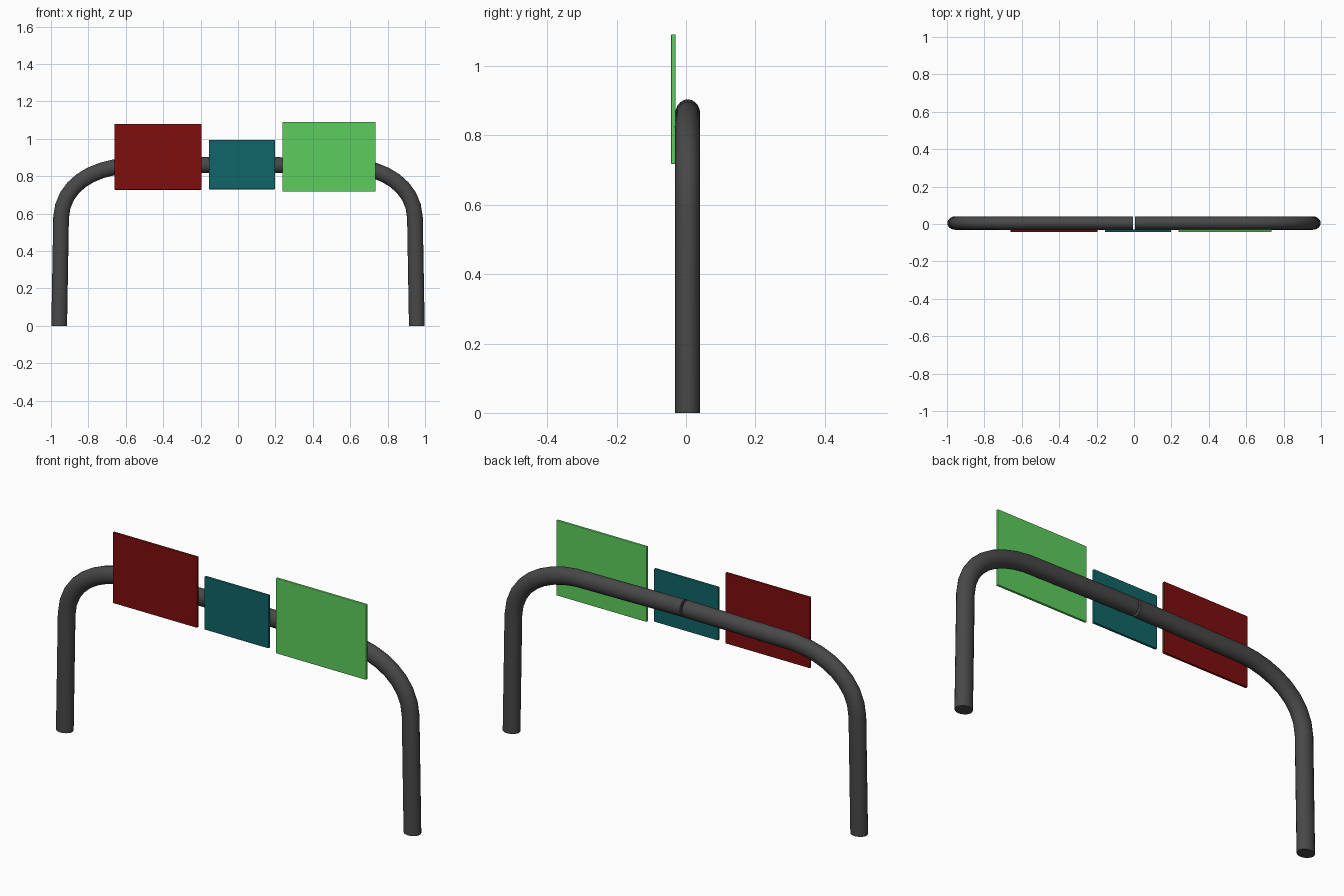
import bpy, bmesh, math
from mathutils import Vector

if "Cube" in bpy.data.objects:
    bpy.data.objects.remove(bpy.data.objects["Cube"])


def material(name, rgb):
    m = bpy.data.materials.new(name)
    m.diffuse_color = (*rgb, 1)
    m.use_nodes = True
    m.node_tree.nodes["Principled BSDF"].inputs["Base Color"].default_value = m.diffuse_color
    return m


def add_object(name, bm, mat):
    bmesh.ops.recalc_face_normals(bm, faces=bm.faces[:])
    mesh = bpy.data.meshes.new(name)
    bm.to_mesh(mesh)
    bm.free()
    mesh.materials.append(mat)
    ob = bpy.data.objects.new(name, mesh)
    bpy.context.collection.objects.link(ob)
    return ob


def smooth(ob, degrees):
    bpy.ops.object.select_all(action='DESELECT')
    ob.select_set(True)
    bpy.context.view_layer.objects.active = ob
    bpy.ops.object.shade_smooth_by_angle(angle=math.radians(degrees))


def tube_half(name, path, side, mat, r_plane=0.042, r_depth=0.036, y=0.005, sides=20):
    # Sweep a slightly flattened circle along a path in the xz plane
    bm = bmesh.new()
    rings = []
    for i, p in enumerate(path):
        before = p - path[i - 1] if i else path[1] - p
        after = path[i + 1] - p if i < len(path) - 1 else before
        t = (before.normalized() + after.normalized()).normalized()
        n = Vector((-t.y, t.x))
        if i == 0:
            n = Vector((-1, 0))
        ring = []
        for k in range(sides):
            a = 2 * math.pi * k / sides
            q = p + n * (r_plane * math.cos(a))
            ring.append(bm.verts.new((side * q.x, y + r_depth * math.sin(a), q.y)))
        rings.append(ring)
    for a, b in zip(rings, rings[1:]):
        for k in range(sides):
            j = (k + 1) % sides
            bm.faces.new((a[k], a[j], b[j], b[k]))
    bm.faces.new(rings[0])
    bm.faces.new(rings[-1])
    smooth(add_object(name, bm, mat), 40)


def board(name, x0, x1, z0, z1, mat, y0=-0.043, y1=-0.030):
    bm = bmesh.new()
    bmesh.ops.create_cube(bm, size=1)
    for v in bm.verts:
        v.co = ((x0 + x1) / 2 + v.co.x * (x1 - x0),
                (y0 + y1) / 2 + v.co.y * (y1 - y0),
                (z0 + z1) / 2 + v.co.z * (z1 - z0))
    ob = add_object(name, bm, mat)
    bevel = ob.modifiers.new("soft_edges", 'BEVEL')
    bevel.width = 0.003
    bevel.segments = 2


# Bent tube frame: straight leg, curved shoulder, nearly level top bar
p0, p1, p2, p3 = (Vector(c) for c in
                  ((0.946, 0.578), (0.94, 0.75), (0.78, 0.843), (0.60, 0.855)))
path = [Vector((0.956, 0))]
for i in range(9):
    t = i / 8
    s = 1 - t
    path.append(p0 * s**3 + p1 * (3 * s * s * t) + p2 * (3 * s * t * t) + p3 * t**3)
path.append(Vector((0.006, 0.862)))

grey = material("dark_metal", (0.065, 0.065, 0.065))
for side, label in ((-1, "left"), (1, "right")):
    tube_half("frame_tube_" + label, path, side, grey)

# Flat boards mounted on the front of the bar
board("red_board", -0.66, -0.195, 0.727, 1.079, material("dark_red", (0.21, 0.004, 0.004)))
board("teal_board", -0.155, 0.198, 0.73, 0.994, material("teal", (0.005, 0.13, 0.135)))
board("green_board", 0.238, 0.735, 0.717, 1.091, material("green", (0.107, 0.61, 0.107)))
